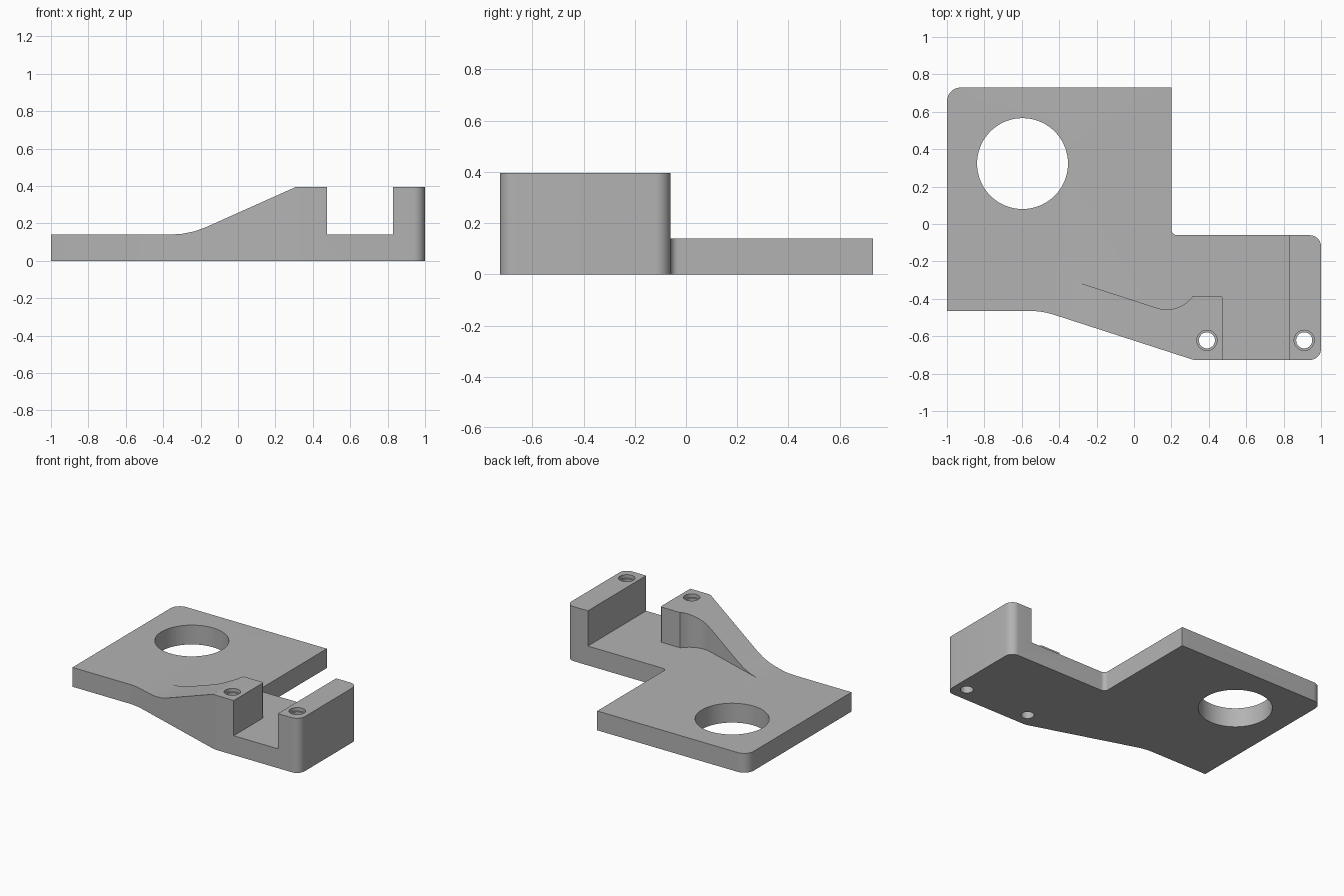
import bpy, bmesh, math
from mathutils import Vector

cube = bpy.data.objects.get("Cube")
if cube:
    bpy.data.objects.remove(cube, do_unlink=True)

PLATE_Z, TOP_Z = 0.14, 0.395
HOLES = [(0.39, -0.622), (0.91, -0.622)]

grey = bpy.data.materials.new("light grey")
grey.use_nodes = True
grey.diffuse_color = (0.45, 0.45, 0.45, 1)
grey.node_tree.nodes["Principled BSDF"].inputs["Base Color"].default_value = grey.diffuse_color


def rounded(corners):
    """Outline from (x, y, radius) corners, each corner filleted by its radius."""
    out = []
    for i, (x, y, r) in enumerate(corners):
        p = Vector((x, y))
        if r == 0:
            out.append(p)
            continue
        a = (Vector(corners[i - 1][:2]) - p).normalized()
        b = (Vector(corners[(i + 1) % len(corners)][:2]) - p).normalized()
        half = a.angle(b) / 2
        centre = p + (a + b).normalized() * (r / math.sin(half))
        start = p + a * (r / math.tan(half)) - centre
        end = p + b * (r / math.tan(half)) - centre
        sweep = math.pi - 2 * half
        if start.x * end.y - start.y * end.x < 0:
            sweep = -sweep
        n = max(3, round(abs(sweep) / math.radians(9)))
        for k in range(n + 1):
            t = sweep * k / n
            c, s = math.cos(t), math.sin(t)
            out.append(centre + Vector((start.x * c - start.y * s, start.x * s + start.y * c)))
    return out


def prism(name, outline, low, high, along="z"):
    """Extrude an outline along z, or an x-z outline along y."""
    place = (lambda p, h: (p[0], p[1], h)) if along == "z" else (lambda p, h: (p[0], h, p[1]))
    bm = bmesh.new()
    face = bm.faces.new([bm.verts.new(place(p, low)) for p in outline])
    grown = bmesh.ops.extrude_face_region(bm, geom=[face])
    shift = place((0, 0), high - low)
    bmesh.ops.translate(bm, vec=shift, verts=[g for g in grown["geom"] if isinstance(g, bmesh.types.BMVert)])
    bmesh.ops.recalc_face_normals(bm, faces=bm.faces)
    mesh = bpy.data.meshes.new(name)
    bm.to_mesh(mesh)
    bm.free()
    mesh.materials.append(grey)
    obj = bpy.data.objects.new(name, mesh)
    bpy.context.collection.objects.link(obj)
    return obj


def circle(x, y, r, n):
    return [(x + r * math.cos(math.tau * k / n), y + r * math.sin(math.tau * k / n)) for k in range(n)]


def cut(body, cutter):
    """Subtract the cutter from the body and discard it."""
    cutter.hide_render = True
    mod = body.modifiers.new("cut", "BOOLEAN")
    mod.operation, mod.solver, mod.object = "DIFFERENCE", "EXACT", cutter
    bpy.context.view_layer.objects.active = body
    bpy.ops.object.modifier_apply(modifier=mod.name)
    bpy.data.objects.remove(cutter, do_unlink=True)


# Full-height block with the bracket's outline
bracket = prism("bracket", rounded([
    (-1, 0.73, 0.075), (-1, -0.465, 0), (-0.49, -0.465, 0.38), (0.32, -0.727, 0.08),
    (1, -0.727, 0.06), (1, -0.06, 0.06), (0.2, -0.06, 0.03), (0.2, 0.73, 0)]), 0, TOP_Z)

# Clear the space above the plate, leaving the end wall and the ramped boss
sweep = [math.radians(-108 + 73 * k / 10) for k in range(11)]
hollow = [(0.175 + 0.172 * math.cos(t), -0.285 + 0.172 * math.sin(t)) for t in sweep]
boss = rounded([(0.32, -0.385, 0), (0.475, -0.385, 0.015), (0.475, -1, 0)])
cut(bracket, prism("pocket_cutter",
    [(0.828, -1), (0.828, 1), (-1.2, 1), (-1.2, -0.019)] + hollow + boss, PLATE_Z, 0.6))

# Slope of the ramp, blended into the plate
cut(bracket, prism("ramp_cutter", rounded([
    (-1.2, PLATE_Z, 0), (-0.26, PLATE_Z, 0.46), (0.31, TOP_Z, 0), (0.31, 0.6, 0), (-1.2, 0.6, 0)]),
    -1, 1, along="y"))

# Large opening and the two counterbored screw holes
cut(bracket, prism("opening_cutter", circle(-0.596, 0.323, 0.243, 72), -0.1, 0.6))
for x, y in HOLES:
    cut(bracket, prism("bore_cutter", circle(x, y, 0.043, 32), -0.1, 0.6))
    cut(bracket, prism("counterbore_cutter", circle(x, y, 0.054, 32), TOP_Z - 0.025, 0.6))

bpy.ops.object.select_all(action="DESELECT")
bracket.select_set(True)
bpy.context.view_layer.objects.active = bracket
bpy.ops.object.shade_smooth_by_angle(angle=math.radians(15))
